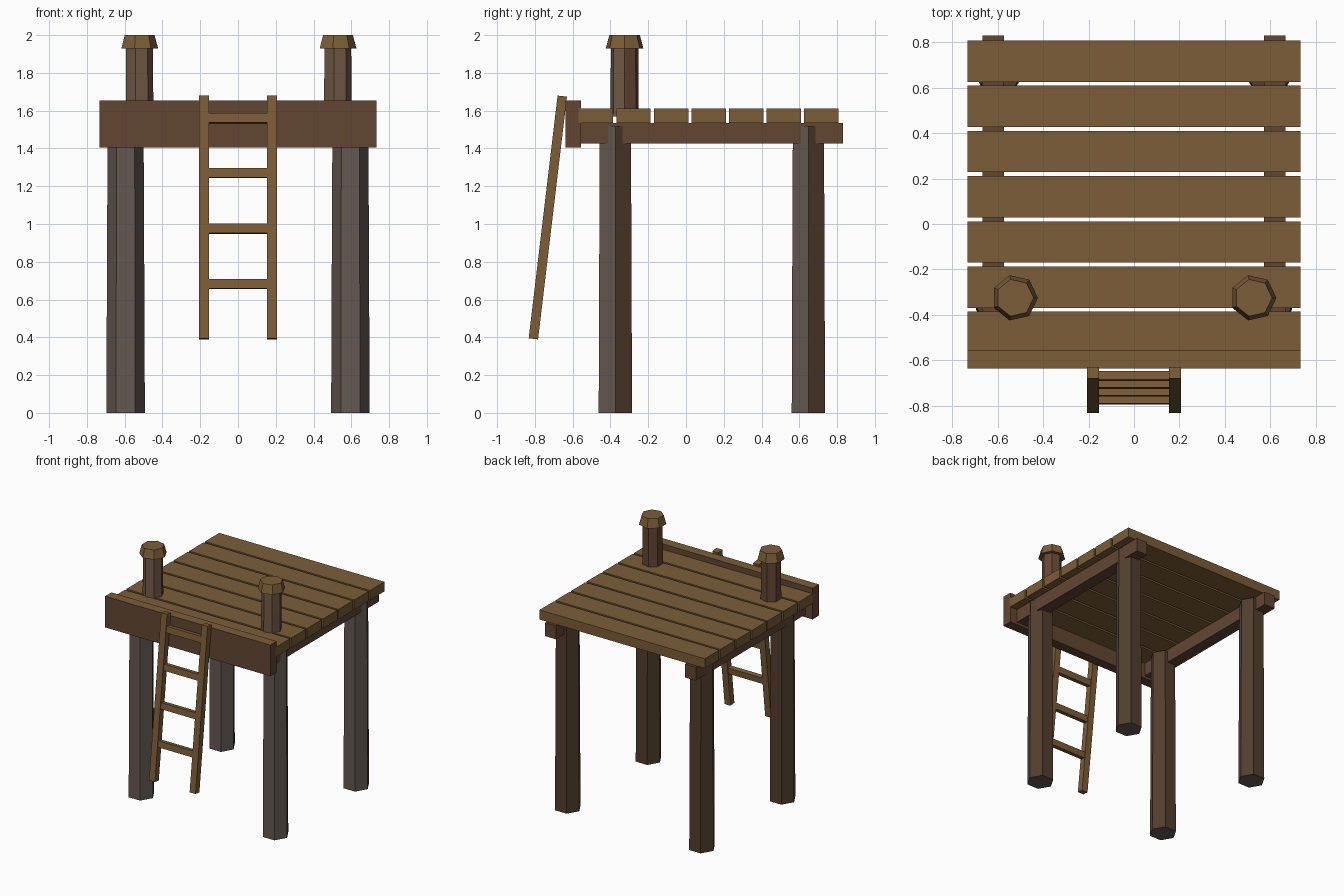
import bpy, math
from mathutils import Vector, Matrix

if "Cube" in bpy.data.objects:
    bpy.data.objects.remove(bpy.data.objects["Cube"])


def material(name, rgb):
    m = bpy.data.materials.new(name)
    m.diffuse_color = (*rgb, 1)
    m.use_nodes = True
    m.node_tree.nodes["Principled BSDF"].inputs["Base Color"].default_value = m.diffuse_color
    return m


plank_wood = material("plank wood", (0.20, 0.11, 0.040))
beam_wood = material("beam wood", (0.125, 0.062, 0.034))
dark_wood = material("dark wood", (0.085, 0.047, 0.026))
grey_wood = material("weathered wood", (0.125, 0.098, 0.085))
post_wood = material("post wood", (0.16, 0.10, 0.06))


def finish(name, verts, faces, mat, mat2=None, rule=None):
    me = bpy.data.meshes.new(name)
    me.from_pydata(verts, [], faces)
    me.materials.append(mat)
    if mat2:
        me.materials.append(mat2)
        for p in me.polygons:
            p.material_index = int(rule(p.normal))
    ob = bpy.data.objects.new(name, me)
    bpy.context.collection.objects.link(ob)
    return ob


def box(name, center, size, mat, tilt=0.0, mat2=None, rule=None):
    m = Matrix.Translation(center) @ Matrix.Rotation(tilt, 4, 'X')
    v = [m @ Vector((x * size[0] / 2, y * size[1] / 2, z * size[2] / 2))
         for z in (-1, 1) for x, y in ((-1, -1), (1, -1), (1, 1), (-1, 1))]
    f = [(3, 2, 1, 0), (4, 5, 6, 7)]
    f += [(i, (i + 1) % 4, (i + 1) % 4 + 4, i + 4) for i in range(4)]
    return finish(name, v, f, mat, mat2, rule)


def column(name, x, y, sides, rings, mat, mat2=None, rule=None):
    """Stacked polygon rings given as (z, radius)."""
    v = [(x + r * math.cos(2 * math.pi * i / sides),
          y + r * math.sin(2 * math.pi * i / sides), z)
         for z, r in rings for i in range(sides)]
    f = [tuple(reversed(range(sides))), tuple(range(len(v) - sides, len(v)))]
    for k in range(len(rings) - 1):
        for i in range(sides):
            a, b = k * sides + i, k * sides + (i + 1) % sides
            f.append((a, b, b + sides, a + sides))
    return finish(name, v, f, mat, mat2, rule)


def weathered(n):
    return n.y < -0.1 or n.z < -0.9


# deck planks
for i in range(7):
    box(f"deck_plank_{i + 1}", (0, -0.477 + 0.199 * i, 1.572),
        (1.465, 0.182, 0.077), plank_wood)

# front board
box("front_board", (0, -0.597, 1.53), (1.465, 0.08, 0.25), beam_wood,
    mat2=plank_wood, rule=lambda n: n.z > 0.5)

for s, side in ((-1, "left"), (1, "right")):
    # side beam under the deck
    box(f"{side}_beam", (s * 0.62, 0.135, 1.48), (0.096, 1.39, 0.108), beam_wood)
    # hexagonal legs
    for y, end in ((-0.374, "front"), (0.648, "back")):
        column(f"{end}_{side}_leg", s * 0.595, y, 6,
               [(0, 0.102), (0.95, 0.098), (1.52, 0.095)],
               dark_wood, grey_wood, weathered)
    # mooring post with flared cap
    column(f"{side}_post", s * 0.525, -0.325, 7,
           [(1.57, 0.077), (1.76, 0.076), (1.94, 0.074)],
           beam_wood, post_wood, weathered)
    column(f"{side}_post_cap", s * 0.525, -0.325, 7,
           [(1.93, 0.102), (2.0, 0.083)], plank_wood)

# ladder leaning on the front board
foot, head = Vector((0, -0.808, 0.392)), Vector((0, -0.655, 1.677))
run = head - foot
tilt = -math.atan2(run.y, run.z)
mid = (foot + head) / 2
for s, side in ((-1, "left"), (1, "right")):
    box(f"{side}_ladder_rail", mid + Vector((s * 0.18, 0, 0)),
        (0.052, 0.05, run.length), plank_wood, tilt)
for i, z in enumerate((0.682, 0.975, 1.27, 1.56)):
    box(f"ladder_rung_{i + 1}", foot + run * ((z - foot.z) / run.z),
        (0.37, 0.038, 0.05), plank_wood, tilt)
